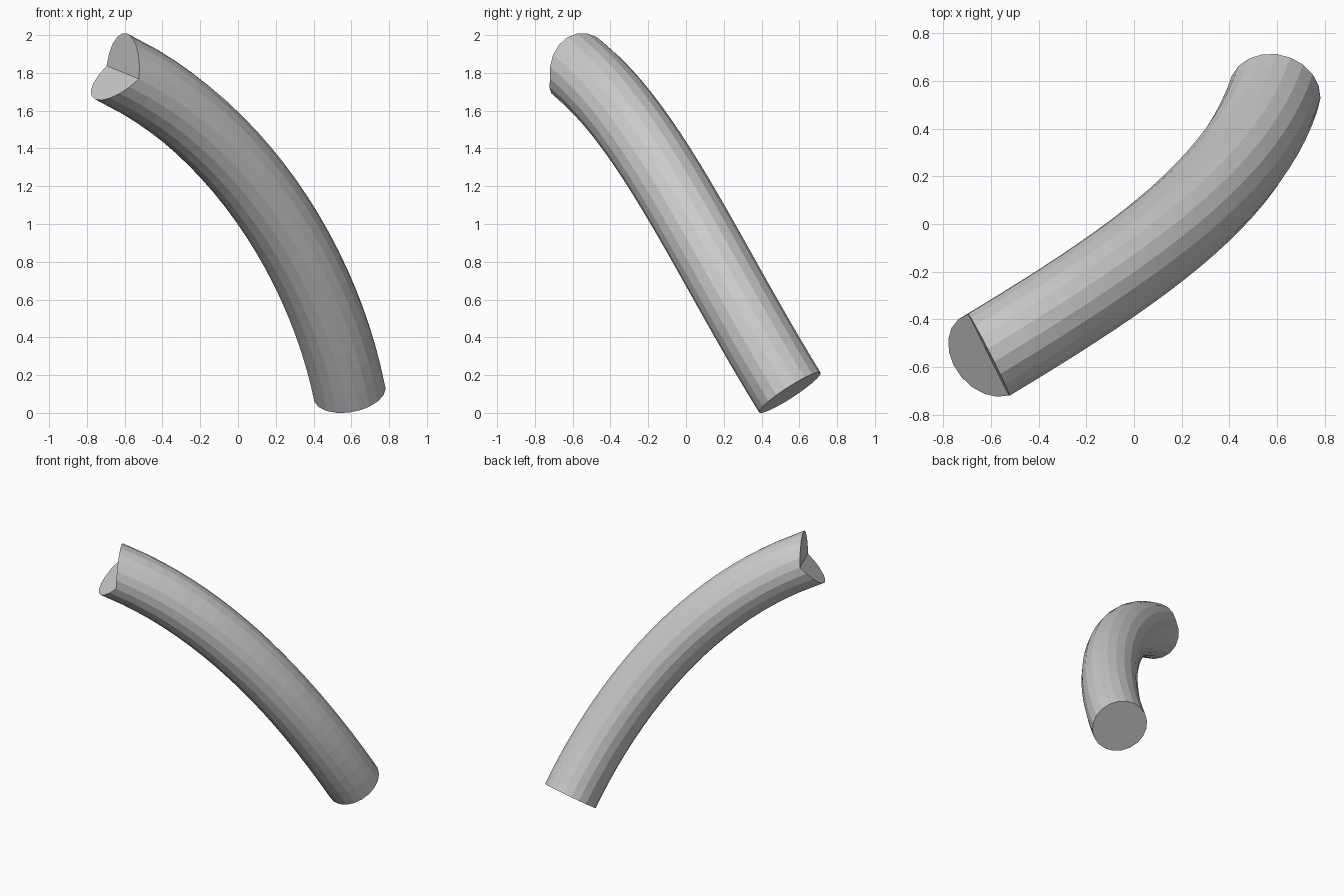
import bpy, bmesh, math
from mathutils import Vector

if "Cube" in bpy.data.objects:
    bpy.data.objects.remove(bpy.data.objects["Cube"])

SIDES, RINGS, R = 20, 22, 0.194
# Centre line: one cubic curve from the lower end to the upper end
p0, p3 = Vector((0.59, 0.55, 0.105)), Vector((-0.61, -0.548, 1.80))
t0 = Vector((-0.17, -0.52, 0.84)).normalized()
t1 = Vector((-0.78, -0.47, 0.40)).normalized()
p1, p2 = p0 + t0 * 0.8, p3 - t1 * 0.8
crease = Vector((0.2, -0.325, -0.085))


def centre(t):
    s = 1 - t
    return p0*s**3 + p1*3*s*s*t + p2*3*s*t*t + p3*t**3


def tangent(t):
    s = 1 - t
    return ((p1-p0)*s*s + (p2-p1)*2*s*t + (p3-p2)*t*t).normalized()


bm = bmesh.new()
rings = []
# Tube rings; the last one is stretched above and below the crease into a V notch
for i in range(RINGS + 1):
    t = -0.05 + 1.05 * i / RINGS
    d = tangent(t)
    side = (crease - d * crease.dot(d)).normalized()
    up = side.cross(d)
    ring = []
    for k in range(SIDES):
        a = 2 * math.pi * k / SIDES
        p = centre(t) + (side * math.cos(a) + up * math.sin(a)) * R
        if i == RINGS:
            p += d * 0.078 * abs(math.sin(a))
        ring.append(bm.verts.new(p))
    rings.append(ring)
for a, b in zip(rings, rings[1:]):
    for k in range(SIDES):
        j = (k + 1) % SIDES
        bm.faces.new((a[k], a[j], b[j], b[k]))

# Two flat half discs close the notched upper end
end, h = rings[-1], SIDES // 2
bm.faces.new(end[:h + 1])
bm.faces.new(end[h:] + end[:1])

# Flat cut across the lower end
cut = bmesh.ops.bisect_plane(bm, geom=bm.verts[:] + bm.edges[:] + bm.faces[:],
                             plane_co=p0, plane_no=Vector((-0.15, -0.54, 0.83)),
                             clear_inner=True)
edges = [e for e in cut['geom_cut'] if isinstance(e, bmesh.types.BMEdge)]
bmesh.ops.contextual_create(bm, geom=edges)
bmesh.ops.recalc_face_normals(bm, faces=bm.faces[:])

# Stand it on the ground
low = min(v.co.z for v in bm.verts)
bmesh.ops.translate(bm, verts=bm.verts[:], vec=(0, 0, -low))

mesh = bpy.data.meshes.new("curved_tube")
bm.to_mesh(mesh)
bm.free()
bpy.context.collection.objects.link(bpy.data.objects.new("curved_tube", mesh))
